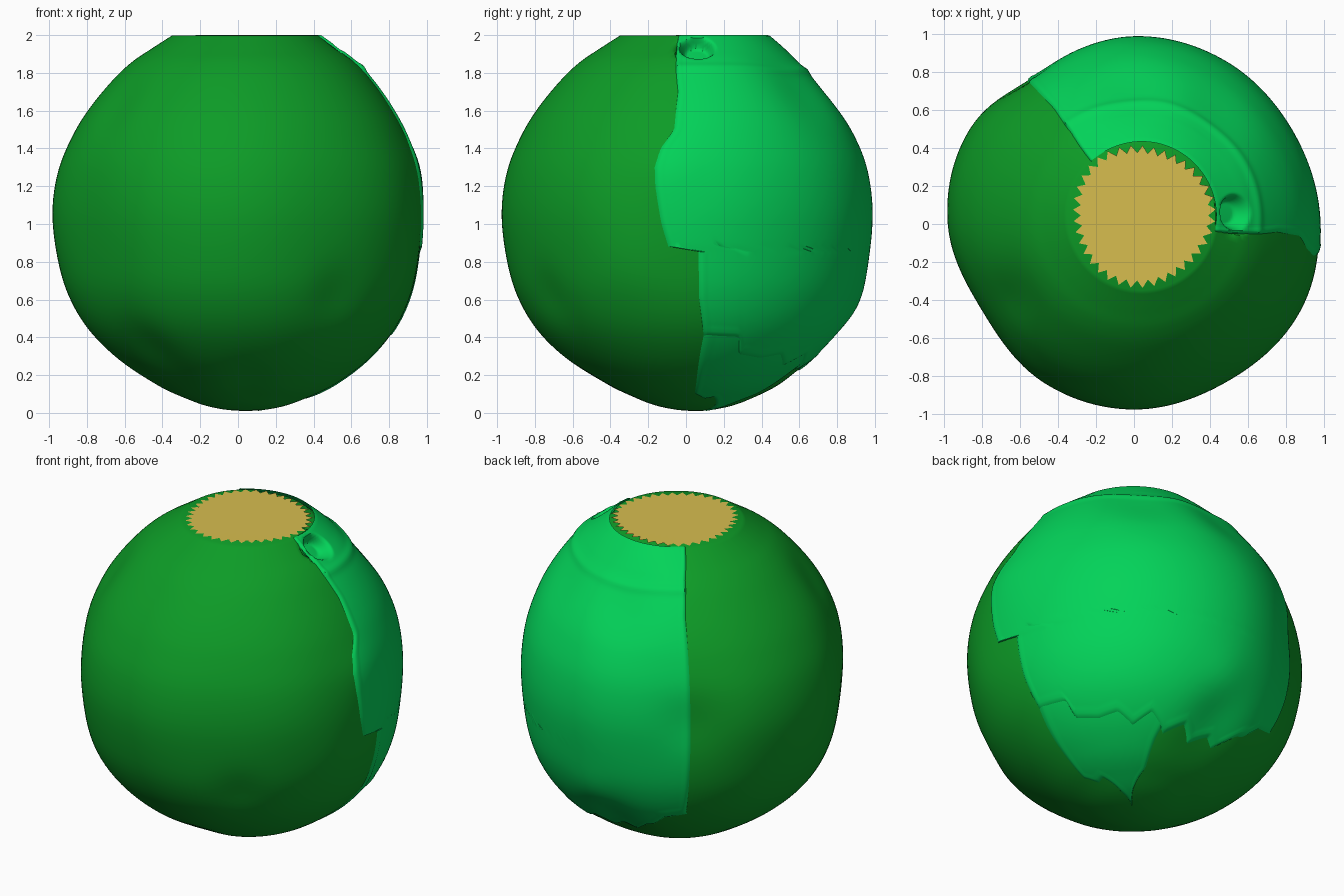
import bpy, math
from mathutils import Vector

if "Cube" in bpy.data.objects:
    bpy.data.objects.remove(bpy.data.objects["Cube"])


def interp(table, x):
    """Piecewise linear lookup in (x, y) pairs."""
    if x <= table[0][0]:
        return table[0][1]
    for (x0, y0), (x1, y1) in zip(table, table[1:]):
        if x <= x1:
            return y0 + (y1 - y0) * (x - x0) / (x1 - x0)
    return table[-1][1]


def catmull(p0, p1, p2, p3, t):
    return 0.5 * (2*p1 + (p2-p0)*t + (2*p0-5*p1+4*p2-p3)*t*t + (3*p1-p0-3*p2+p3)*t**3)


# Average husk profile (radius, z), smoothed into many rings
KEYS = [(0, .005), (.18, .028), (.33, .08), (.475, .15), (.66, .28), (.81, .44), (.905, .62),
        (.955, .82), (.977, 1.06), (.95, 1.28), (.88, 1.47), (.795, 1.62), (.68, 1.77),
        (.59, 1.86), (.5, 1.925), (.39, 2.0)]
STEPS = 6
RINGS = []
ext = [(-.18, .028)] + KEYS + [(.28, 2.08)]
for k in range(len(KEYS) - 1):
    for s in range(STEPS):
        RINGS.append(tuple(catmull(*[ext[k+n][c] for n in range(4)], s / STEPS) for c in (0, 1)))
RINGS.append(KEYS[-1])
Z_TO_INDEX = [(z, i) for i, (r, z) in enumerate(RINGS)]
INDEX_TO_Z = [(i, z) for i, (r, z) in enumerate(RINGS)]

# Equator radius every 30 degrees, and local lumps (azimuth, z, width, height)
EQUATOR = [.975, .963, .978, .982, .95, 1.0, .982, .922, .962, .978, .965, .988]
LUMPS = [(-55, .62, .15, -.02), (-20, .8, .2, .012), (228, .32, .15, -.022), (92, .34, .18, -.035),
         (88, .56, .14, .01), (-88, .15, .12, -.01), (212, 1.62, .16, -.02), (127, 1.1, .18, -.025),
         (95, 1.74, .22, -.035), (55, 1.74, .22, -.03), (-5, 1.3, .16, .012)]
HOLE = Vector((.52, .06, 1.915))


def husk_point(i, az, offset=0.0, hole_depth=.075, hole_r=.09):
    """Point on the lumpy husk at fractional ring i and azimuth az in degrees."""
    k = min(int(i), len(RINGS) - 2)
    f = i - k
    r, z = (RINGS[k][c] + (RINGS[k+1][c] - RINGS[k][c]) * f for c in (0, 1))
    slope = Vector((RINGS[k+1][1] - RINGS[k][1], RINGS[k][0] - RINGS[k+1][0])).normalized()
    a = (az % 360) / 30
    n = int(a)
    eq = catmull(*[EQUATOR[(n + d) % 12] for d in (-1, 0, 1, 2)], a - n)
    r *= 1 + (eq / .977 - 1) * math.exp(-((z - 1.05) / .6) ** 2)
    for la, lz, w, h in LUMPS:
        da = math.radians((az - la + 180) % 360 - 180) * r
        offset += h * math.exp(-(da * da + (z - lz) ** 2) / (w * w)) * min(1, (2 - z) / .12)
    rad = math.radians(az)
    c = .04 * min(1, ((z - 1.08) / .92) ** 2)
    rr = max(0, r + offset * slope.x)
    p = Vector((c + rr * math.cos(rad), c + rr * math.sin(rad),
                min(2, max(0, z + offset * slope.y))))
    # small drinking hole pressed in beside the cut
    d = (p - HOLE).length
    if d < hole_r * 1.15:
        t = min(1, (hole_r * 1.15 - d) / (hole_r * .5))
        p += Vector((-.75, -.05, -.6)) * hole_depth * t * t * (3 - 2 * t)
    return p


def make(name, verts, faces, mat):
    me = bpy.data.meshes.new(name)
    me.from_pydata(verts, [], faces)
    me.materials.append(mat)
    ob = bpy.data.objects.new(name, me)
    bpy.context.collection.objects.link(ob)
    bpy.ops.object.select_all(action='DESELECT')
    ob.select_set(True)
    bpy.context.view_layer.objects.active = ob
    bpy.ops.object.shade_smooth_by_angle(angle=math.radians(45))
    return ob


def material(name, col):
    m = bpy.data.materials.new(name)
    m.diffuse_color = (*col, 1)
    m.use_nodes = True
    m.node_tree.nodes["Principled BSDF"].inputs["Base Color"].default_value = m.diffuse_color
    return m


dark = material("dark_green", (.004, .33, .02))
bright = material("bright_green", (.001, .65, .1))
tan = material("tan_flesh", (.68, .51, .078))

# Whole husk body with a shallow cap under the cut, sunk a little beneath the peeled layer
COLS = 144
verts, faces = [husk_point(0, 0)], []
for i in range(1, len(RINGS)):
    for j in range(COLS):
        az = j * 360 / COLS
        sunk = -.012 if 10 < az < 118 and RINGS[i][1] > .5 else -.002
        verts.append(husk_point(i, az, sunk, .11, .11))
rows = len(RINGS) - 1
verts.append(Vector((.04, .04, 1.985)))
for j in range(COLS):
    n = (j + 1) % COLS
    faces.append((0, 1 + n, 1 + j))
    for i in range(rows - 1):
        a, b = 1 + i * COLS, 1 + (i + 1) * COLS
        faces.append((a + j, a + n, b + n, b + j))
    top = 1 + (rows - 1) * COLS
    faces.append((top + j, top + n, len(verts) - 1))
make("husk_body", verts, faces, dark)


def shell(name, az0, az1, zb, ztop, thick, nu, nv, ridge=0.0):
    """Raised layer between two seams (azimuth by z), from lower edge zb(azimuth) up to ztop."""
    verts, faces = [], []
    i1 = interp(Z_TO_INDEX, ztop)
    for v in range(nv + 1):
        for u in range(nu + 1):
            f = u / nu
            i0 = interp(Z_TO_INDEX, interp(zb, az0[0][1] + (az1[0][1] - az0[0][1]) * f))
            i = i0 + (i1 - i0) * v / nv
            z = interp(INDEX_TO_Z, i)
            a0, a1 = interp(az0, z), interp(az1, z)
            edge = min(u, nu - u, v)
            off = -.006 if edge == 0 else thick * (1.5 if edge == 2 else 1)
            off += ridge * math.exp(-((z - 1.825) / .02) ** 2) if edge else 0
            verts.append(husk_point(i, a0 + (a1 - a0) * f, off))
    w = nu + 1
    for v in range(nv):
        for u in range(nu):
            a = v * w + u
            faces.append((a, a + 1, a + w + 1, a + w))
    make(name, verts, faces, bright)


# Bright peeled layer over the back, with stepped side seam and ragged lower edge
SEAM_RIGHT = [(.08, 0), (.2, 2), (.4, 5), (.6, 3.5), (.855, 3.5), (.88, -6), (1.0, -8), (1.2, -10),
              (1.3, -10.5), (1.4, -9), (1.5, -5), (1.7, -5), (1.9, -9), (2, -12)]
SEAM_LEFT = [(.3, 132), (.45, 130), (.47, 127), (1.7, 127), (1.87, 129), (2, 133)]
RAGGED = [(0, .4), (15, .39), (18, .3), (30, .28), (40, .3), (48, .24), (57, .3), (66, .22),
          (76, .27), (84, .2), (94, .25), (101, .22), (109, .32), (113, .34), (119, .42), (132, .46)]
shell("peeled_layer", SEAM_RIGHT, SEAM_LEFT, RAGGED, 2.0, .006, 130, 90, ridge=.009)

# Thin under-layer tapering to the bottom
shell("under_layer", [(.08, 0), (.45, 5)], [(.02, 60), (.2, 64), (.45, 75)],
      [(0, .1), (10, .07), (18, .08), (32, .03), (45, .008), (60, .1)], .5, .003, 40, 24)

# Tan cut face with a toothed edge
TEETH = 38
pts = [Vector((.05, .05, 1.999))]
for k in range(TEETH * 2):
    a = math.pi * k / TEETH
    r = (.375 if k % 2 else .335) + .012 * math.sin(3 * a + 1)
    pts.append(Vector((.045 + r * math.cos(a), .045 + r * math.sin(a), 2.0)))
make("cut_face", pts, [(0, 1 + k, 1 + (k + 1) % (TEETH * 2)) for k in range(TEETH * 2)], tan)
